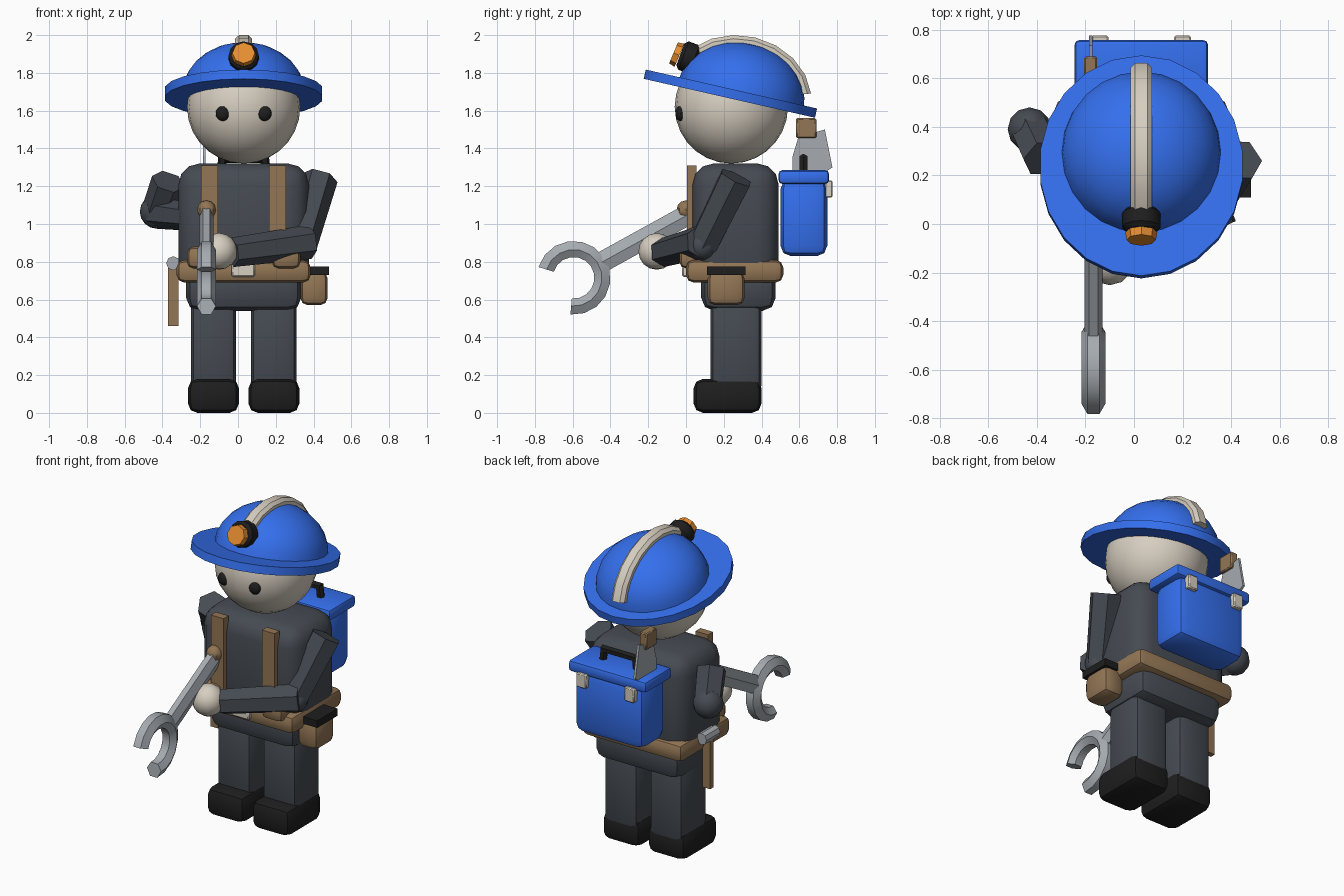
import bpy, bmesh
from math import radians, cos, sin, pi
from mathutils import Vector, Matrix

if "Cube" in bpy.data.objects:
    bpy.data.objects.remove(bpy.data.objects["Cube"])

CX = 0.03                      # centre line of the figure
TILT = radians(-12.8)          # helmet tilt


def mat(name, r, g, b):
    m = bpy.data.materials.new(name)
    m.diffuse_color = (r, g, b, 1)
    m.use_nodes = True
    m.node_tree.nodes["Principled BSDF"].inputs["Base Color"].default_value = m.diffuse_color
    return m


BLUE = mat("blue", 0.035, 0.16, 0.85)
DARK = mat("charcoal", 0.06, 0.07, 0.085)
BLACK = mat("black", 0.013, 0.013, 0.013)
CREAM = mat("cream", 0.68, 0.62, 0.53)
TAN = mat("leather", 0.29, 0.18, 0.09)
ORANGE = mat("orange", 0.8, 0.27, 0.03)
STEEL = mat("steel", 0.38, 0.41, 0.44)


def finish(name, bm, material, angle=40):
    bmesh.ops.recalc_face_normals(bm, faces=bm.faces)
    me = bpy.data.meshes.new(name)
    bm.to_mesh(me)
    bm.free()
    me.materials.append(material)
    ob = bpy.data.objects.new(name, me)
    bpy.context.collection.objects.link(ob)
    bpy.ops.object.select_all(action='DESELECT')
    ob.select_set(True)
    bpy.context.view_layer.objects.active = ob
    if angle:
        bpy.ops.object.shade_smooth_by_angle(angle=radians(angle))
    return ob


def box(name, x, y, z, material, bevel=0.0, seg=2):
    """Box from (min, max) ranges with rounded edges."""
    bm = bmesh.new()
    size = [b - a for a, b in (x, y, z)]
    mid = [(a + b) / 2 for a, b in (x, y, z)]
    bmesh.ops.create_cube(bm, size=1, matrix=Matrix.LocRotScale(mid, None, size))
    if bevel:
        bmesh.ops.bevel(bm, geom=bm.edges[:], offset=bevel, segments=seg,
                        profile=0.5, affect='EDGES')
    return finish(name, bm, material)


def rod(name, p, q, r1, r2, material, sides=6, bevel=0.0):
    """Straight prism or cone from p to q."""
    p, q = Vector(p), Vector(q)
    bm = bmesh.new()
    rot = (q - p).to_track_quat('Z', 'Y')
    bmesh.ops.create_cone(bm, cap_ends=True, segments=sides, radius1=r1, radius2=r2,
                          depth=(q - p).length, matrix=Matrix.LocRotScale((p + q) / 2, rot, None))
    if bevel:
        rim = [e for e in bm.edges if any(len(f.verts) > 4 for f in e.link_faces)]
        bmesh.ops.bevel(bm, geom=rim, offset=bevel, segments=1, affect='EDGES')
    return finish(name, bm, material)


def ball(name, c, r, material, scale=(1, 1, 1), seg=12):
    bm = bmesh.new()
    m = Matrix.LocRotScale(c, None, scale)
    bmesh.ops.create_uvsphere(bm, u_segments=seg, v_segments=seg // 2 + 2, radius=r, matrix=m)
    return finish(name, bm, material)


def loft(name, rings, material, angle=30):
    """Skin a list of equal rings and cap both ends."""
    bm = bmesh.new()
    rows = [[bm.verts.new(p) for p in ring] for ring in rings]
    n = len(rows[0])
    for a, b in zip(rows, rows[1:]):
        for i in range(n):
            bm.faces.new((a[i], a[(i + 1) % n], b[(i + 1) % n], b[i]))
    bm.faces.new(rows[0])
    bm.faces.new(rows[-1])
    return finish(name, bm, material, angle)


# Legs, boots, front straps, front pouches and case latches in pairs
for side, s in (("left", -1), ("right", 1)):
    def xr(c, h):
        return (CX + s * c - h, CX + s * c + h)
    box(side + "_leg", xr(0.16, 0.12), (0.13, 0.40), (0.10, 0.62), DARK, 0.045)
    box(side + "_boot", xr(0.16, 0.135), (0.04, 0.40), (0, 0.18), BLACK, 0.05)
    box(side + "_strap", xr(0.18, 0.045), (0.005, 0.055), (0.76, 1.31), TAN)
    box(side + "_front_pouch", xr(0.225, 0.075), (-0.035, 0.08), (0.765, 0.88), TAN, 0.035)
    box(side + "_latch", xr(0.17, 0.035), (0.735, 0.775), (1.14, 1.23), CREAM, 0.006, 1)
    ball(side + "_eye", (CX + s * 0.11, -0.03, 1.585), 0.038, BLACK, (1, 0.7, 1.05))

# Body
box("pelvis", (-0.275, 0.335), (0.08, 0.475), (0.54, 0.78), DARK, 0.07)
box("torso", (-0.315, 0.375), (0.035, 0.49), (0.68, 1.32), DARK, 0.11, 3)
box("belt", (-0.325, 0.385), (0.0, 0.515), (0.69, 0.81), TAN, 0.04)
box("buckle", (-0.035, 0.09), (-0.02, 0.03), (0.72, 0.79), CREAM, 0.008, 1)
ball("head", (CX, 0.24, 1.62), 0.30, CREAM, seg=24)

# Side pouch and hammer on the belt
box("side_pouch", (0.33, 0.475), (0.115, 0.31), (0.57, 0.75), TAN, 0.04)
box("side_pouch_flap", (0.34, 0.482), (0.11, 0.315), (0.73, 0.775), BLACK)
box("hammer_handle", (-0.37, -0.315), (0.25, 0.285), (0.46, 0.79), TAN)
rod("hammer_head", (-0.343, 0.195, 0.792), (-0.343, 0.335, 0.792), 0.037, 0.037, STEEL, 8)

# Right arm reaching across to the wrench
rod("right_upper_arm", (0.435, 0.265, 1.245), (0.335, 0.09, 0.89), 0.095, 0.085, DARK)
ball("right_elbow", (0.34, 0.085, 0.885), 0.08, DARK)
rod("right_forearm", (0.38, 0.08, 0.905), (-0.03, -0.12, 0.85), 0.09, 0.078, DARK)
ball("right_hand", (-0.10, -0.155, 0.855), 0.097, CREAM)

# Left arm, elbow swung back
rod("left_upper_arm", (-0.37, 0.27, 1.225), (-0.425, 0.385, 1.07), 0.09, 0.085, DARK)
ball("left_elbow", (-0.43, 0.39, 1.065), 0.09, DARK)
rod("left_forearm", (-0.43, 0.38, 1.06), (-0.19, 0.09, 1.03), 0.085, 0.07, DARK)

# Wrench: open ring head and six-sided handle
WX, WY, WZ = -0.167, -0.595, 0.715
SECTION = ((0.195, -0.025), (0.195, 0.025), (0.15, 0.05),
           (0.11, 0.025), (0.11, -0.025), (0.15, -0.05))
rings = []
for i in range(13):
    a = radians(-95 + 258 * i / 12)
    rings.append([(WX + t, WY + r * cos(a), WZ + r * sin(a)) for r, t in SECTION])
loft("wrench_head", rings, STEEL)
rings = []
for y, z, w in ((0.03, 1.06, 0.055), (-0.46, 0.79, 0.055)):
    axis = Vector((0, -0.48, 0.875))
    rings.append([Vector((WX + t * 0.75, y, z)) + axis * w * k for k, t in
                  ((1, -0.025), (1, 0.025), (0, 0.05), (-1, 0.025), (-1, -0.025), (0, -0.05))])
loft("wrench_handle", rings, STEEL)
ball("wrench_grip_end", (WX, 0.0, 1.075), 0.05, TAN, seg=8)

# Backpack tool case with carry handle
box("case_body", (-0.215, 0.275), (0.50, 0.748), (0.83, 1.24), BLUE, 0.055)
box("case_lid", (-0.245, 0.305), (0.49, 0.757), (1.212, 1.285), BLUE, 0.02)
HY = 0.622
for name, p, q in (("left_post", (-0.09, HY, 1.27), (-0.08, HY, 1.355)),
                   ("right_post", (0.15, HY, 1.27), (0.14, HY, 1.355)),
                   ("bar", (-0.095, HY, 1.348), (0.155, HY, 1.348))):
    rod("case_handle_" + name, p, q, 0.024, 0.024, BLACK)

# Saw standing in the case
saw = [(0.595, 1.46), (0.735, 1.50), (0.775, 1.30), (0.70, 1.25), (0.565, 1.27), (0.565, 1.36)]
loft("saw_blade", [[(x, y, z) for y, z in saw] for x in (-0.186, -0.171)], STEEL, 0)
box("saw_handle", (-0.205, -0.153), (0.583, 0.69), (1.455, 1.56), TAN, 0.006, 1)

# Helmet: tilted brim, dome, ridge and lamp
rot = Matrix.Rotation(TILT, 4, 'X')
bm = bmesh.new()
bmesh.ops.create_cone(bm, cap_ends=True, segments=22, radius1=1, radius2=1, depth=1,
                      matrix=Matrix.Translation((CX, 0.235, 1.69)) @ rot
                      @ Matrix.Diagonal((0.42, 0.465, 0.05, 1)))
finish("helmet_brim", bm, BLUE)

dome = Matrix.Translation((CX, 0.29, 1.68)) @ rot
bm = bmesh.new()
bmesh.ops.create_uvsphere(bm, u_segments=24, v_segments=14, radius=1)
bmesh.ops.delete(bm, geom=[v for v in bm.verts if v.co.z < -0.01], context='VERTS')
bm.transform(dome @ Matrix.Diagonal((0.33, 0.34, 0.28, 1)))
finish("helmet_dome", bm, BLUE)

rings = []
for i in range(8):
    a = radians(17 + 126 * i / 7)
    rings.append([dome @ Vector((x, (0.34 + d) * cos(a), (0.28 + d) * sin(a)))
                  for x, d in ((-0.045, -0.02), (-0.045, 0.018), (-0.025, 0.037),
                               (0.025, 0.037), (0.045, 0.018), (0.045, -0.02))])
loft("helmet_ridge", rings, CREAM)

rod("lamp_housing", (CX, 0.06, 1.865), (CX, -0.03, 1.898), 0.08, 0.08, BLACK, 12, 0.018)
rod("lamp_lens", (CX, -0.035, 1.893), (CX, -0.066, 1.906), 0.066, 0.06, ORANGE, 8)
